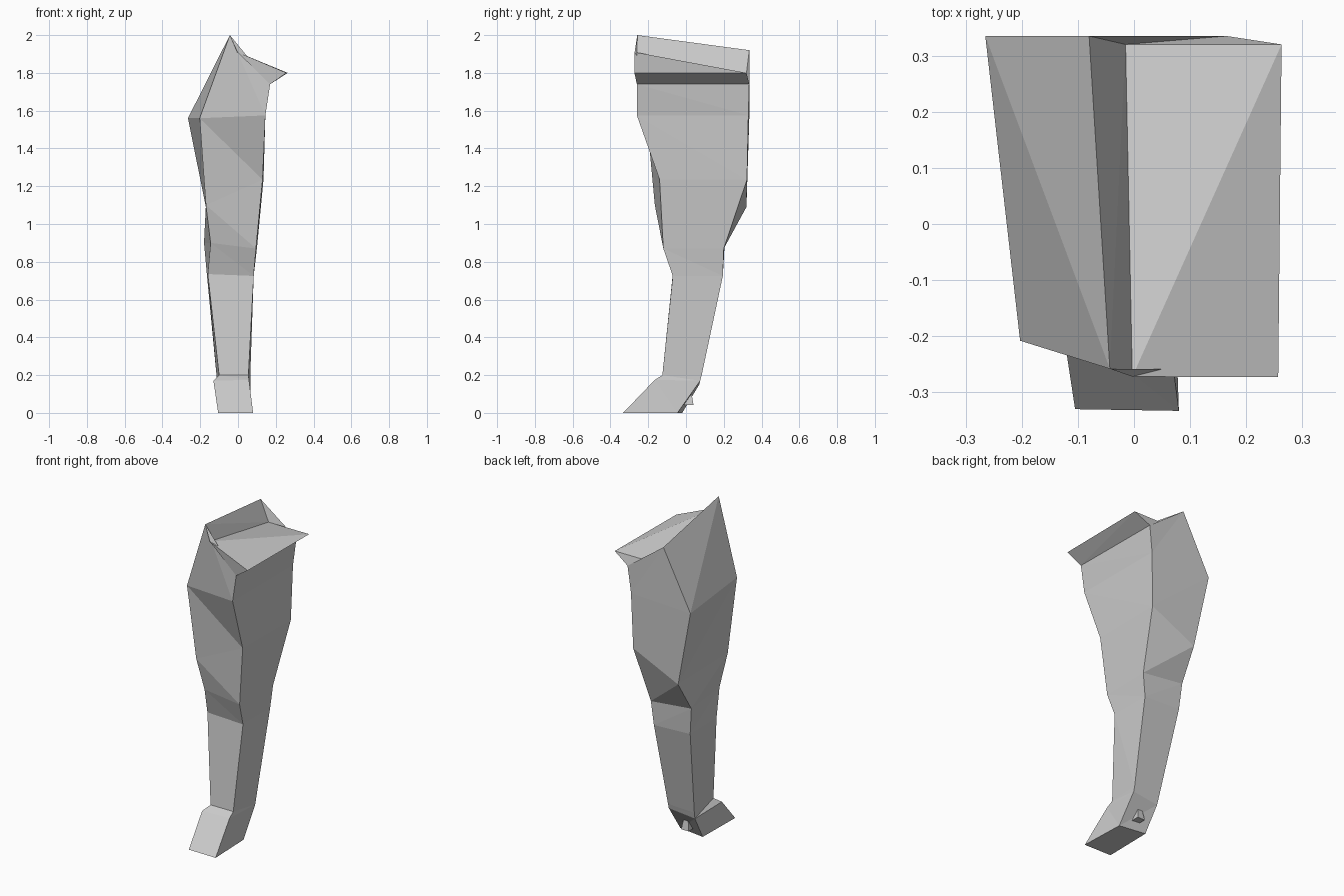
import bpy, bmesh, math
from mathutils import Matrix

if "Cube" in bpy.data.objects:
    bpy.data.objects.remove(bpy.data.objects["Cube"])


def finish(bm, name):
    bmesh.ops.recalc_face_normals(bm, faces=bm.faces)
    me = bpy.data.meshes.new(name)
    bm.to_mesh(me)
    bm.free()
    ob = bpy.data.objects.new(name, me)
    bpy.context.collection.objects.link(ob)
    return ob


# Leg cross-sections from sole to hip: front-left, front-right, back-right, back-left
rings = [
    [(-.105, -.33, 0), (.08, -.333, 0), (.07, -.045, 0), (-.10, -.02, 0)],
    [(-.13, -.165, .17), (.058, -.165, .175), (.065, .075, .17), (-.11, .07, .15)],
    [(-.10, -.125, .20), (.055, -.125, .20), (.065, .083, .20), (-.113, .08, .19)],
    [(-.16, -.07, .735), (.083, -.07, .725), (.083, .195, .725), (-.165, .195, .735)],
    [(-.145, -.12, .90), (.095, -.12, .87), (.10, .20, .87), (-.18, .205, .90)],
    [(-.17, -.165, 1.10), (.13, -.14, 1.235), (.135, .323, 1.235), (-.17, .32, 1.09)],
    [(-.203, -.208, 1.56), (.145, -.26, 1.575), (.145, .33, 1.575), (-.265, .335, 1.56)],
    [(-.043, -.258, 2.0), (.17, -.26, 1.74), (.165, .335, 1.74), (-.08, .335, 1.92)],
]
bm = bmesh.new()
v = [[bm.verts.new(p) for p in ring] for ring in rings]
bm.faces.new(v[0][::-1])
for lo, hi in zip(v, v[1:]):
    for k in range(4):
        a, b, c, d = lo[k], lo[(k + 1) % 4], hi[(k + 1) % 4], hi[k]
        # Creases run along the visible diagonals
        tris = [(a, b, d), (b, c, d)] if k < 2 else [(a, b, c), (a, c, d)]
        for t in tris:
            bm.faces.new(t)

# Hip flap: inner step, sloping top, underside lip and end caps
tf, rf, rb, tb = v[-1]
inf, inb, outf, outb = [bm.verts.new(p) for p in (
    (-.003, -.272, 1.91), (-.015, .32, 1.80), (.257, -.273, 1.80), (.263, .32, 1.80))]
for f in [(tf, inf, inb), (tf, inb, tb), (inf, outf, outb), (inf, outb, inb),
          (rf, rb, outb), (rf, outb, outf),
          (tf, rf, inf), (inf, rf, outf), (tb, inb, rb), (inb, outb, rb)]:
    bm.faces.new(f)
finish(bm, "leg")

# Small tapered spur behind the heel
bm = bmesh.new()
bmesh.ops.create_cone(bm, cap_ends=True, segments=4, radius1=.036, radius2=.018, depth=.08,
                      matrix=Matrix.Translation((-.02, .014, .082)) @ Matrix.Rotation(math.pi / 4, 4, 'Z'))
finish(bm, "heel_spur")
